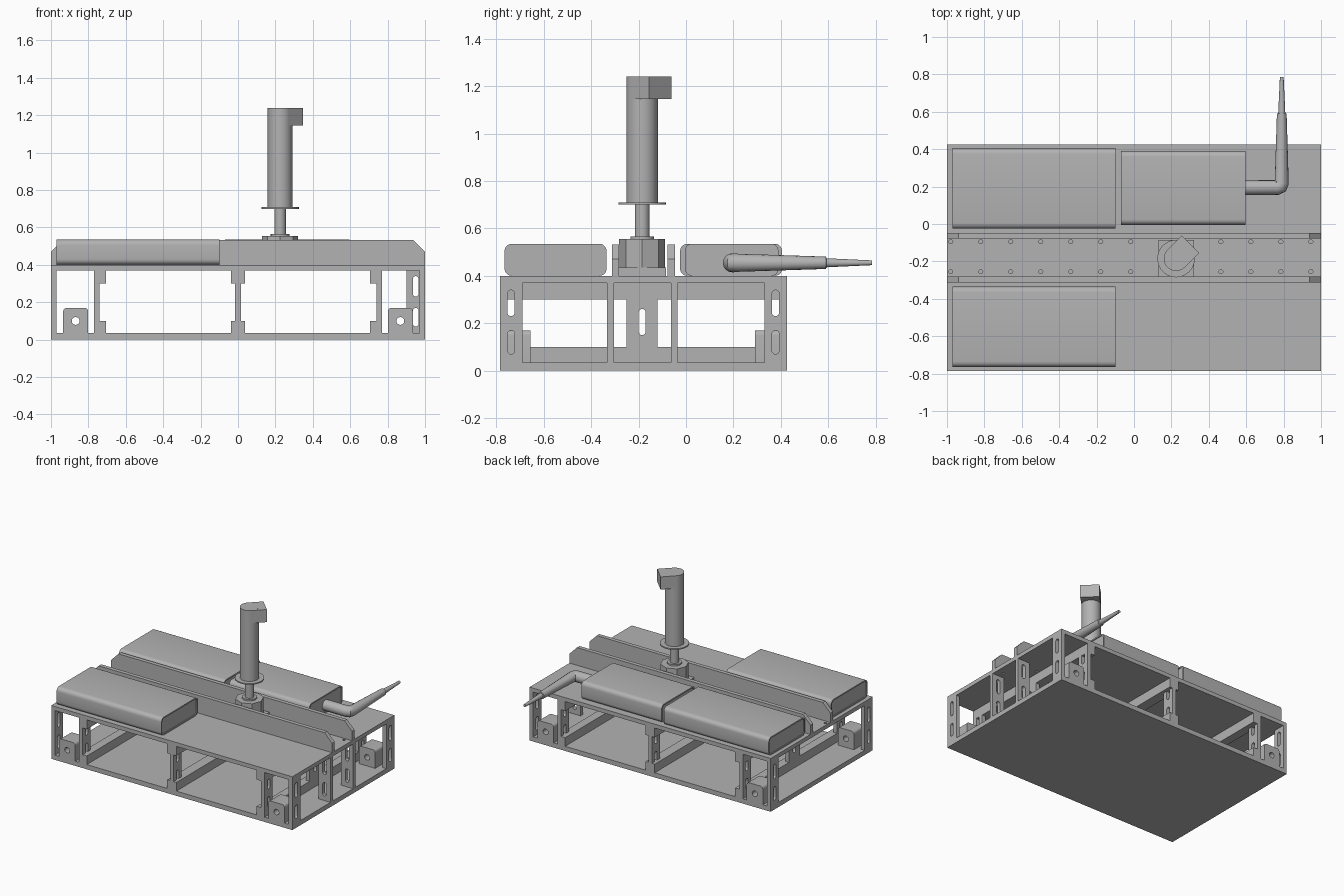
import bpy, bmesh, math
from mathutils import Matrix, Vector

cube = bpy.data.objects.get("Cube")
if cube:
    bpy.data.objects.remove(cube)

grey = bpy.data.materials.new("plain_grey")
grey.use_nodes = True
grey.diffuse_color = (0.45, 0.45, 0.45, 1)
grey.node_tree.nodes["Principled BSDF"].inputs["Base Color"].default_value = (0.45, 0.45, 0.45, 1)

FRONT, BACK = -0.785, 0.425
FLOOR, CEIL, DECK = 0.035, 0.37, 0.40

# Local (u, v, depth) axes for plates facing along x, y or z
AXES = {
    "x": Matrix(((0, 0, 1, 0), (1, 0, 0, 0), (0, 1, 0, 0), (0, 0, 0, 1))),
    "y": Matrix(((1, 0, 0, 0), (0, 0, -1, 0), (0, 1, 0, 0), (0, 0, 0, 1))),
    "z": Matrix.Identity(4),
}


def add(name, mesh):
    mesh.name = name
    mesh.materials.clear()
    mesh.materials.append(grey)
    mesh.shade_smooth()
    mesh.set_sharp_from_angle(angle=math.radians(30))
    ob = bpy.data.objects.new(name, mesh)
    bpy.context.collection.objects.link(ob)
    return ob


def curve_mesh(curve):
    temp = bpy.data.objects.new("temp", curve)
    bpy.context.collection.objects.link(temp)
    deps = bpy.context.evaluated_depsgraph_get()
    mesh = bpy.data.meshes.new_from_object(temp.evaluated_get(deps))
    bpy.data.objects.remove(temp)
    return mesh


def plate(name, axis, outlines, lo, hi):
    """Extruded flat outline; further outlines become holes."""
    curve = bpy.data.curves.new(name, "CURVE")
    curve.dimensions = "2D"
    curve.fill_mode = "BOTH"
    curve.extrude = (hi - lo) / 2
    for pts in outlines:
        s = curve.splines.new("POLY")
        s.points.add(len(pts) - 1)
        for p, (u, v) in zip(s.points, pts):
            p.co = (u, v, 0, 1)
        s.use_cyclic_u = True
    mesh = curve_mesh(curve)
    mesh.transform(AXES[axis])
    mid = (lo + hi) / 2
    mesh.transform(Matrix.Translation(Vector([mid if a == axis else 0 for a in "xyz"])))
    return add(name, mesh)


def rect(u0, u1, v0, v1):
    return [(u0, v0), (u1, v0), (u1, v1), (u0, v1)]


def rounded(u0, u1, v0, v1, r, steps=5):
    pts = []
    centres = [(u1 - r, v1 - r), (u0 + r, v1 - r), (u0 + r, v0 + r), (u1 - r, v0 + r)]
    for k, (cu, cv) in enumerate(centres):
        for i in range(steps + 1):
            a = math.pi / 2 * (k + i / steps)
            pts.append((cu + r * math.cos(a), cv + r * math.sin(a)))
    return pts


def circle(u, v, r, n=16):
    return [(u + r * math.cos(math.tau * i / n), v + r * math.sin(math.tau * i / n)) for i in range(n)]


def box(name, x0, x1, y0, y1, z0, z1):
    return plate(name, "z", [rect(x0, x1, y0, y1)], z0, z1)


def slot(u, v0, v1):
    return rounded(u - 0.015, u + 0.015, v0, v1, 0.0149)


def slotted(u0, u1):
    mid = (u0 + u1) / 2
    return [rect(u0, u1, FLOOR, CEIL), slot(mid, 0.07, 0.17), slot(mid, 0.23, 0.34)]


# Floor and drilled deck
box("floor_plate", -1, 1, FRONT, BACK, 0, FLOOR)
holes = [circle(-0.98 + 0.1605 * i, y, 0.011, 10) for i in range(13) for y in (-0.095, -0.255)]
holes = [h for h in holes if max(p[0] for p in h) < 0.995]
plate("deck_plate", "z", [rect(-1, 1, FRONT, BACK)] + holes, CEIL, DECK)

# Slotted posts at the ends and on the inner frames
frames = [(-1, -0.97), (-0.77, -0.74), (-0.015, 0.015), (0.74, 0.77), (0.97, 1)]
for x0, x1 in frames:
    plate("front_post", "x", slotted(FRONT, FRONT + 0.095), x0, x1)
    plate("back_post", "x", slotted(BACK - 0.095, BACK), x0, x1)

# Inner frames: cross rails and a slotted central post
rails = [(-0.77, -0.705), (-0.038, 0.038), (0.705, 0.77)]
for (x0, x1), (p0, p1) in zip(rails, frames[1:4]):
    box("lower_rail", x0, x1, FRONT, BACK, FLOOR, 0.10)
    box("upper_rail", x0, x1, FRONT, BACK, 0.30, CEIL)
    plate("centre_post", "x", [rect(-0.25, -0.12, 0.10, 0.30), slot(-0.185, 0.15, 0.26)], p0, p1)

# Slotted dividers at the +x end
for y in (-0.318, -0.05):
    plate("end_divider", "y", slotted(0.90, 1.0), -y - 0.014, -y + 0.014).data.transform(
        Matrix.Translation((0, 2 * y, 0)))

# Drilled corner blocks
for sx in (-1, 1):
    cx = sx * 0.868
    shape = rounded(cx - 0.067, cx + 0.067, FLOOR, 0.17, 0.02)
    shape = [(u, FLOOR) if v < 0.06 else (u, v) for u, v in shape]
    # square off the lower corners
    shape = [p for p in shape if p[1] > FLOOR] 
    shape += [(cx - 0.067, FLOOR), (cx + 0.067, FLOOR)]
    for y0, y1 in ((FRONT, -0.655), (0.29, BACK)):
        plate("corner_block", "y", [shape, circle(cx, 0.10, 0.021)], y0, y1)

# Chamfered guide rails on the deck
guide = [(-1, DECK), (1, DECK), (1, 0.47), (0.938, 0.533), (-0.938, 0.533), (-1, 0.47)]
for y0, y1 in ((-0.312, -0.282), (-0.077, -0.047)):
    plate("guide_rail", "y", [guide], y0, y1)

# Rounded equipment cases with recessed ends
for name, x0, x1, y0, y1 in (("front_case", -0.97, -0.10, -0.765, -0.335),
                             ("back_case", -0.97, -0.10, -0.025, 0.405),
                             ("radio_case", -0.07, 0.595, -0.005, 0.39)):
    outer = rounded(y0, y1, DECK, 0.535, 0.03)
    inner = rounded(y0 + 0.01, y1 - 0.01, DECK + 0.01, 0.525, 0.022)
    plate(name + "_shell", "x", [outer, inner], x0, x1)
    plate(name + "_core", "x", [inner], x0 + 0.006, x1 - 0.006)

# Mast: base, stem, collar, body and angled head
MX, MY = 0.225, -0.185
box("mast_foot", MX - 0.095, MX + 0.095, MY - 0.1, MY + 0.1, DECK, 0.435)
plate("mast_base", "z", [circle(MX, MY, 0.097, 8)], 0.435, 0.555)
for name, r, z0, z1 in (("stem_ring", 0.05, 0.555, 0.566), ("mast_stem", 0.031, 0.566, 0.70),
                        ("mast_collar", 0.1, 0.70, 0.709), ("mast_body", 0.066, 0.709, 1.24)):
    plate(name, "z", [circle(MX, MY, r, 40)], z0, z1)
head = [(MX + (u - v) * math.sqrt(0.5), MY + (u + v) * math.sqrt(0.5))
        for u, v in rect(0, 0.108, -0.066, 0.066)]
plate("mast_head", "z", [head], 1.145, 1.2398)

# Bent tapering antenna
path = [(0.59, 0.195, 0.04), (0.765, 0.195, 0.04), (0.783, 0.202, 0.04), (0.79, 0.22, 0.038),
        (0.79, 0.59, 0.026), (0.79, 0.592, 0.019), (0.79, 0.785, 0.010)]
curve = bpy.data.curves.new("antenna", "CURVE")
curve.dimensions = "3D"
curve.bevel_depth = 1
curve.bevel_resolution = 6
curve.use_fill_caps = True
spline = curve.splines.new("POLY")
spline.points.add(len(path) - 1)
for p, (x, y, r) in zip(spline.points, path):
    p.co = (x, y, 0.455, 1)
    p.radius = r
add("antenna", curve_mesh(curve))
